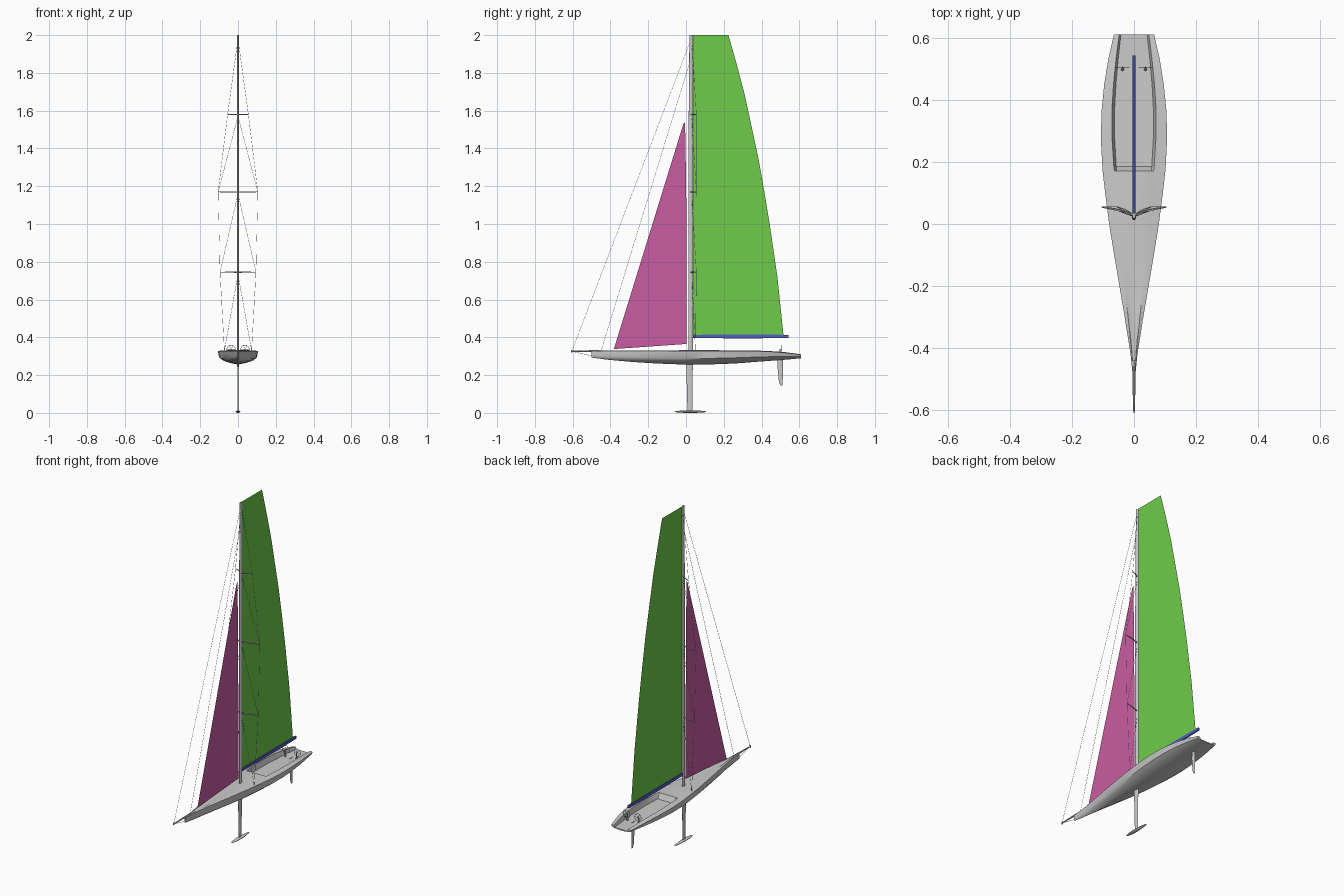
import bpy, bmesh, math
from mathutils import Vector

if "Cube" in bpy.data.objects:
    bpy.data.objects.remove(bpy.data.objects["Cube"])


def material(name, color):
    m = bpy.data.materials.new(name)
    m.diffuse_color = color
    m.use_nodes = True
    m.node_tree.nodes["Principled BSDF"].inputs["Base Color"].default_value = m.diffuse_color
    return m


GREEN = material("green", (0.16, 0.6, 0.07, 1))
PINK = material("pink", (0.58, 0.11, 0.36, 1))
BLUE = material("blue", (0.08, 0.11, 0.55, 1))


def finish(name, bm, mat=None, angle=35):
    bmesh.ops.remove_doubles(bm, verts=bm.verts, dist=1e-5)
    bmesh.ops.recalc_face_normals(bm, faces=bm.faces)
    me = bpy.data.meshes.new(name)
    bm.to_mesh(me)
    bm.free()
    ob = bpy.data.objects.new(name, me)
    bpy.context.collection.objects.link(ob)
    if mat:
        me.materials.append(mat)
    bpy.ops.object.select_all(action='DESELECT')
    ob.select_set(True)
    bpy.context.view_layer.objects.active = ob
    bpy.ops.object.shade_smooth_by_angle(angle=math.radians(angle))
    return ob


def loft(name, rings, mat=None):
    bm = bmesh.new()
    rows = [[bm.verts.new(p) for p in r] for r in rings]
    n = len(rows[0])
    for a, b in zip(rows, rows[1:]):
        for i in range(n):
            bm.faces.new((a[i], a[(i + 1) % n], b[(i + 1) % n], b[i]))
    bm.faces.new(rows[0])
    bm.faces.new(rows[-1])
    return finish(name, bm, mat)


def foil(name, sections, n=16):
    # sections: height, leading edge, trailing edge, half thickness
    rings = []
    for z, y0, y1, t in sections:
        ring = []
        for i in range(n):
            a = 2 * math.pi * i / n
            u = (1 - math.cos(a)) / 2
            ring.append((t * math.sin(a) * (1.25 - 0.5 * u), y0 + (y1 - y0) * u, z))
        rings.append(ring)
    return loft(name, rings)


def tube(name, points, radii, n=6, mat=None):
    pts = [Vector(p) for p in points]
    rings = []
    for i, p in enumerate(pts):
        d = (pts[min(i + 1, len(pts) - 1)] - pts[max(i - 1, 0)]).normalized()
        q = d.to_track_quat('Z', 'Y')
        r = radii[i] if isinstance(radii, (list, tuple)) else radii
        rings.append([p + q @ Vector((r * math.cos(2 * math.pi * k / n),
                                      r * math.sin(2 * math.pi * k / n), 0)) for k in range(n)])
    return loft(name, rings, mat)


def sail(name, outline, mat):
    bm = bmesh.new()
    bm.faces.new([bm.verts.new((0, y, z)) for y, z in outline])
    return finish(name, bm, mat)


# Hull: y, half beam, sheer height, keel height, cockpit half width, inner deck height
stations = [
    (-0.50, 0.003, 0.325, 0.293, 0.002, 0.325), (-0.42, 0.011, 0.327, 0.282, 0.007, 0.328),
    (-0.30, 0.030, 0.328, 0.271, 0.019, 0.329), (-0.20, 0.047, 0.328, 0.264, 0.03, 0.330),
    (-0.10, 0.064, 0.328, 0.259, 0.04, 0.331), (0.00, 0.080, 0.328, 0.256, 0.05, 0.332),
    (0.10, 0.093, 0.328, 0.256, 0.058, 0.333), (0.17, 0.101, 0.328, 0.258, 0.063, 0.332),
    (0.185, 0.102, 0.328, 0.258, 0.065, 0.300), (0.28, 0.107, 0.328, 0.263, 0.071, 0.299),
    (0.37, 0.104, 0.327, 0.270, 0.071, 0.298), (0.45, 0.096, 0.324, 0.276, 0.066, 0.297),
    (0.53, 0.083, 0.318, 0.282, 0.058, 0.297), (0.61, 0.065, 0.307, 0.289, 0.048, 0.297)]
rings = []
for y, w, s, k, c, f in stations:
    h = s - k
    half = [(0.40 * w, k + 0.10 * h), (0.75 * w, k + 0.25 * h), (0.93 * w, k + 0.45 * h),
            (w, s), (c, s + 0.003), (c * 0.88, f)]
    right = [(x, y, z) for x, z in half]
    left = [(-x, y, z) for x, z in reversed(half)]
    rings.append([(0, y, k)] + right + [(0, y, f)] + left)
loft("hull", rings)

# Bowsprit and its stay
tube("bowsprit", [(0, -0.44, 0.328), (0, -0.5, 0.327), (0, -0.605, 0.326)], [0.006, 0.005, 0.003], 8)
tube("bowsprit_end", [(0, -0.604, 0.320), (0, -0.604, 0.334)], 0.004, 8)
tube("bobstay", [(0, -0.6, 0.325), (0, -0.5, 0.302)], 0.001)

# Keel fin, bulb and rudder
foil("keel_fin", [(0.005, 0.008, 0.034, 0.003), (0.262, 0.001, 0.036, 0.004)])
bm = bmesh.new()
bmesh.ops.create_uvsphere(bm, u_segments=16, v_segments=12, radius=1)
for v in bm.verts:
    x, y, z = v.co
    v.co = (x * 0.012 * (1 - 0.25 * y), 0.023 + y * 0.085, 0.0065 + z * 0.0065)
finish("keel_bulb", bm)
foil("rudder", [(0.145, 0.500, 0.511, 0.001), (0.165, 0.492, 0.512, 0.002),
                (0.24, 0.485, 0.513, 0.003), (0.30, 0.486, 0.513, 0.003)])

# Mast and boom
foil("mast", [(0.325, 0.012, 0.037, 0.006), (1.3, 0.012, 0.037, 0.006), (2.0, 0.018, 0.037, 0.005)])
boom = [(-0.005, 0), (-0.004, -0.009), (0.004, -0.009), (0.005, 0), (0.004, 0.009), (-0.004, 0.009)]
loft("boom", [[(x, y, 0.405 + z * t) for x, z in boom]
              for y, t in ((0.036, 0.9), (0.2, 1.1), (0.4, 1.1), (0.543, 0.9))], BLUE)

# Sails
sail("mainsail", [(0.036, 0.412), (0.516, 0.412), (0.484, 0.72), (0.443, 1.0), (0.415, 1.17),
                  (0.383, 1.35), (0.312, 1.68), (0.270, 1.84), (0.225, 2.0), (0.036, 2.0)], GREEN)
sail("jib", [(-0.382, 0.338), (0.003, 0.365), (0.003, 0.8), (0.001, 1.2), (-0.005, 1.54), (-0.014, 1.53)], PINK)

# Forestays
tube("outer_forestay", [(0, -0.603, 0.33), (0, 0.02, 1.96)], 0.0008)
tube("inner_forestay", [(0, -0.45, 0.328), (0, 0.018, 1.85)], 0.0008)

# Spreaders, shrouds, wheels: mirrored left and right
spreaders = [(0.745, 0.095), (1.17, 0.105), (1.58, 0.055)]
for side, sx in (("left", -1), ("right", 1)):
    path = [(sx * 0.072, 0.05, 0.329)]
    for i, (z, r) in enumerate(spreaders):
        tip = (sx * r, 0.055, z)
        tube(f"spreader_{i + 1}_{side}", [(0, 0.026, z), (sx * r * 0.5, 0.045, z), tip],
             [0.004, 0.003, 0.002])
        tube(f"diagonal_shroud_{i + 1}_{side}", [path[-1], (0, 0.03, z - 0.01)], 0.0008)
        path.append(tip)
    path.append((0, 0.03, 1.98))
    tube(f"shroud_{side}", path, 0.0008)

    bm = bmesh.new()
    n, m, cx, cz = 24, 6, sx * 0.037, 0.337
    grid = [[bm.verts.new((cx + (0.022 + 0.0013 * math.cos(b)) * math.cos(a),
                           0.505 + 0.0013 * math.sin(b),
                           cz + (0.022 + 0.0013 * math.cos(b)) * math.sin(a)))
             for b in (2 * math.pi * j / m for j in range(m))]
            for a in (2 * math.pi * i / n for i in range(n))]
    for i in range(n):
        for j in range(m):
            p, q = grid[i], grid[(i + 1) % n]
            bm.faces.new((p[j], q[j], q[(j + 1) % m], p[(j + 1) % m]))
    finish(f"wheel_{side}", bm)
    for i in range(3):
        a = math.pi * i / 3
        d = Vector((math.cos(a), 0, math.sin(a))) * 0.022
        c = Vector((cx, 0.505, cz))
        tube(f"wheel_spoke_{i + 1}_{side}", [c - d, c + d], 0.0008)
    tube(f"wheel_post_{side}", [(cx, 0.498, 0.296), (cx, 0.498, 0.338)], [0.005, 0.003], 8)
    tube(f"wheel_axle_{side}", [(cx, 0.496, cz), (cx, 0.507, cz)], 0.002, 8)
